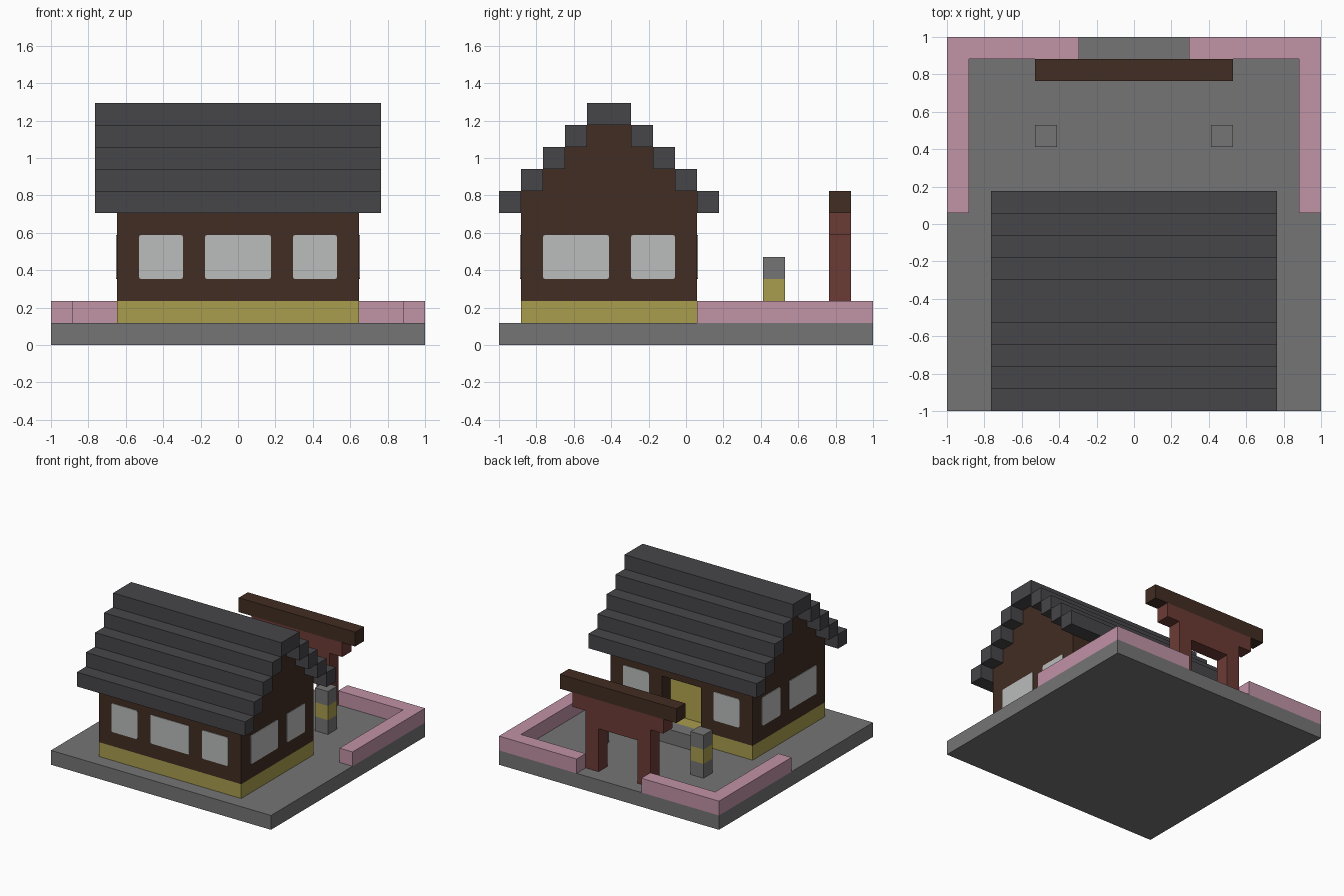
import bpy
import bmesh
from mathutils import Vector

UNIT = 2 / 17            # the model sits on a grid of 17 blocks
HALF = 17 / 2

cube = bpy.data.objects.get("Cube")
if cube:
    bpy.data.objects.remove(cube, do_unlink=True)


def linear(c):
    return c / 12.92 if c <= 0.04045 else ((c + 0.055) / 1.055) ** 2.4


def material(name, hex_code):
    rgb = [linear(v / 255) for v in bytes.fromhex(hex_code)]
    mat = bpy.data.materials.new(name)
    mat.use_nodes = True
    mat.diffuse_color = (*rgb, 1)
    shader = next(n for n in mat.node_tree.nodes if n.type == "BSDF_PRINCIPLED")
    shader.inputs["Base Color"].default_value = (*rgb, 1)
    shader.inputs["Roughness"].default_value = 0.9
    return mat


STONE = material("grey stone", "757575")
WOOD = material("dark brown wood", "422D22")
SLATE = material("dark slate", "464549")
OCHRE = material("ochre", "A99C4D")
DOOR = material("door yellow", "B3A54F")
GLASS = material("pale glass", "BABDBB")
BLOSSOM = material("pink hedge", "C193A6")
RED = material("red wood", "6C3B35")


def place(p):
    """Grid position to model position."""
    return Vector((p[0] - HALF, p[1] - HALF, p[2])) * UNIT


def finish(name, bm, mat):
    bmesh.ops.recalc_face_normals(bm, faces=bm.faces)
    mesh = bpy.data.meshes.new(name)
    bm.to_mesh(mesh)
    bm.free()
    mesh.materials.append(mat)
    obj = bpy.data.objects.new(name, mesh)
    bpy.context.collection.objects.link(obj)
    return obj


def box(name, mat, x, y, z, round_axis=None):
    """Block between grid limits; round_axis rounds the corners around that axis."""
    bm = bmesh.new()
    bmesh.ops.create_cube(bm, size=1)
    lo, hi = place((x[0], y[0], z[0])), place((x[1], y[1], z[1]))
    for v in bm.verts:
        v.co = Vector([hi[i] if v.co[i] > 0 else lo[i] for i in range(3)])
    if round_axis is not None:
        edges = [e for e in bm.edges
                 if abs(e.verts[0].co[round_axis] - e.verts[1].co[round_axis]) > 1e-5]
        bmesh.ops.bevel(bm, geom=edges, offset=0.1 * UNIT, segments=2,
                        profile=0.5, affect="EDGES")
    return finish(name, bm, mat)


def mirror(span):
    return (17 - span[1], 17 - span[0])


# Ground slab and hedge around the back garden
box("ground_slab", STONE, (0, 17), (0, 17), (0, 1))
for side, flip in (("right", False), ("left", True)):
    fix = mirror if flip else (lambda s: s)
    box(side + "_hedge", BLOSSOM, fix((0, 1)), (9, 16), (1, 2))
    box(side + "_back_hedge", BLOSSOM, fix((0, 6)), (16, 17), (1, 2))

# House footing and doorstep
box("house_footing", OCHRE, (3, 14), (1, 9), (1, 2))
box("doorstep", STONE, (7, 10), (9, 10), (1, 2))

# House walls: stepped gable profile drawn out along x
profile = [(1, 2)]
for step in range(4):
    profile += [(1 + step, 6 + step), (1 + step, 7 + step)]
profile.pop(1)
profile += [(10 - y, z) for y, z in reversed(profile)]
bm = bmesh.new()
gable = bm.faces.new([bm.verts.new(place((3, y, z))) for y, z in profile])
extruded = bmesh.ops.extrude_face_region(bm, geom=[gable])["geom"]
bmesh.ops.translate(bm, vec=(11 * UNIT, 0, 0),
                    verts=[g for g in extruded if isinstance(g, bmesh.types.BMVert)])
walls = finish("house_walls", bm, WOOD)

# Door recess cut one block deep, with the door at its back
cutter = box("door_cutter", WOOD, (7, 10), (8, 9.5), (1.5, 5))
cutter.hide_render = True
cut = walls.modifiers.new("door_recess", "BOOLEAN")
cut.operation = "DIFFERENCE"
cut.solver = "EXACT"
cut.object = cutter
bpy.context.view_layer.objects.active = walls
bpy.ops.object.modifier_apply(modifier=cut.name)
bpy.data.objects.remove(cutter, do_unlink=True)
box("door", DOOR, (7, 10), (8, 8.05), (2, 5))

# Windows: thin plates with softened corners
T = 0.04
for label, span in (("right", (4, 6)), ("middle", (7, 10)), ("left", (11, 13))):
    box("front_window_" + label, GLASS, span, (1 - T, 1), (3, 5), 1)
    if label != "middle":
        box("back_window_" + label, GLASS, span, (9, 9 + T), (3, 5), 1)
for label, span in (("wide", (2, 5)), ("narrow", (6, 8))):
    box("left_window_" + label, GLASS, (14, 14 + T), span, (3, 5), 0)
    box("right_window_" + label, GLASS, (3 - T, 3), span, (3, 5), 0)

# Stepped roof courses and ridge
for step in range(4):
    level = (6 + step, 7 + step)
    box(f"front_roof_course_{step}", SLATE, (2, 15), (step, step + 1), level)
    box(f"back_roof_course_{step}", SLATE, (2, 15), (9 - step, 10 - step), level)
box("roof_ridge", SLATE, (2, 15), (4, 6), (10, 11))

# Garden lanterns
for side, span in (("right", (4, 5)), ("left", (12, 13))):
    box(side + "_lantern_base", STONE, span, (12, 13), (1, 2))
    box(side + "_lantern_light", OCHRE, span, (12, 13), (2, 3))
    box(side + "_lantern_cap", STONE, span, (12, 13), (3, 4))

# Garden gate
for side, span in (("right", (6, 7)), ("left", (10, 11))):
    box(side + "_gate_post", RED, span, (15, 16), (1, 5))
box("gate_crossbar", RED, (7, 10), (15, 16), (4, 5))
box("gate_upper_beam", RED, (5, 12), (15, 16), (5, 6))
box("gate_top_beam", WOOD, (4, 13), (15, 16), (6, 7))
